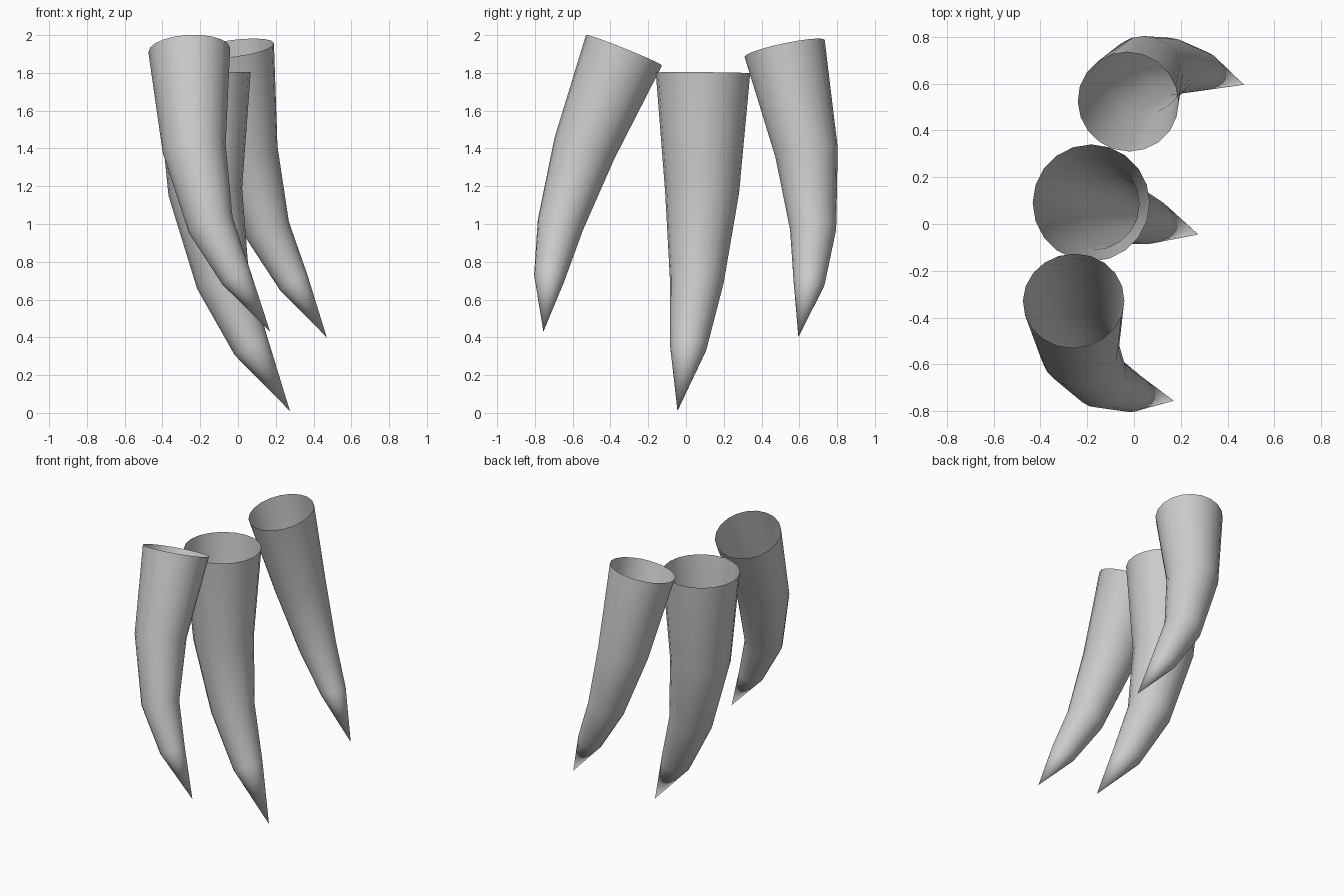
import bpy, bmesh, math
from mathutils import Vector

if "Cube" in bpy.data.objects:
    bpy.data.objects.remove(bpy.data.objects["Cube"])

SIDES = 20


def claw(name, stations, tip):
    """Open-topped curved cone: rings of (x, y, z, radius) square to the path, closing to a tip."""
    pts = [Vector(s[:3]) for s in stations] + [Vector(tip)]
    bm = bmesh.new()
    rings = []
    for i, s in enumerate(stations):
        # ring plane follows the mean of the neighbouring segments
        down = (pts[i + 1] - pts[i]).normalized()
        up = (pts[i] - pts[i - 1]).normalized() if i else down
        n = -(down + up).normalized()
        u = Vector((0, 1, 0)).cross(n).normalized()
        v = n.cross(u)
        rings.append([bm.verts.new(pts[i] + s[3] * (u * math.cos(a) + v * math.sin(a)))
                      for a in (2 * math.pi * k / SIDES for k in range(SIDES))])
    for a, b in zip(rings, rings[1:]):
        for k in range(SIDES):
            j = (k + 1) % SIDES
            bm.faces.new((a[k], b[k], b[j], a[j]))
    end = bm.verts.new(tip)
    for k in range(SIDES):
        bm.faces.new((rings[-1][k], end, rings[-1][(k + 1) % SIDES]))
    for f in bm.faces:
        f.smooth = True
    me = bpy.data.meshes.new(name)
    bm.to_mesh(me)
    bm.free()
    ob = bpy.data.objects.new(name, me)
    bpy.context.collection.objects.link(ob)
    return ob


# Long middle claw
claw("middle_claw",
     [(-0.183, 0.09, 1.80, 0.25), (-0.173, 0.085, 1.17, 0.196),
      (-0.08, 0.057, 0.70, 0.143), (0.07, 0.012, 0.35, 0.098)],
     (0.275, -0.045, 0.01))

# Shorter claw on the front side
claw("front_claw",
     [(-0.258, -0.328, 1.92, 0.217), (-0.232, -0.538, 1.40, 0.168),
      (-0.145, -0.665, 0.995, 0.123), (-0.01, -0.722, 0.72, 0.083)],
     (0.17, -0.755, 0.43))

# Shorter claw on the back side
claw("back_claw",
     [(-0.025, 0.522, 1.93, 0.217), (0.045, 0.638, 1.38, 0.167),
      (0.155, 0.673, 0.97, 0.122), (0.295, 0.652, 0.69, 0.083)],
     (0.47, 0.595, 0.40))
